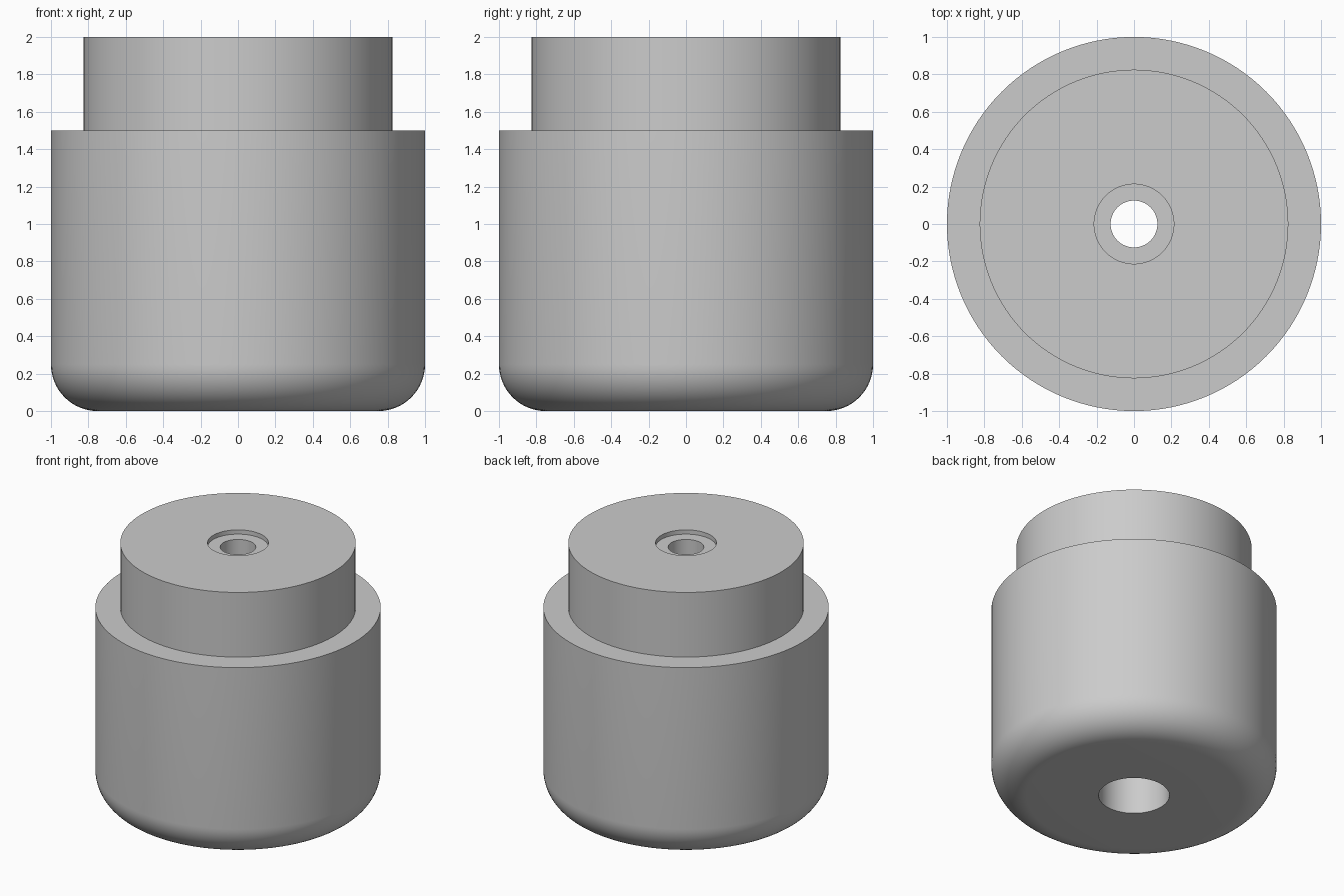
import bpy
import bmesh
from math import pi, sin, cos, radians

SEGMENTS = 128

# Remove the default cube
cube = bpy.data.objects.get("Cube")
if cube:
    bpy.data.objects.remove(cube, do_unlink=True)

# Plain grey material
grey = bpy.data.materials.new("light_grey")
grey.use_nodes = True
colour = (0.6, 0.6, 0.6, 1)
grey.diffuse_color = colour
grey.node_tree.nodes["Principled BSDF"].inputs["Base Color"].default_value = colour


def lathe(name, profile, material):
    """Revolve a closed (radius, height) profile around the z axis."""
    bm = bmesh.new()
    verts = [bm.verts.new((r, 0, z)) for r, z in profile]
    edges = [bm.edges.new((a, b)) for a, b in zip(verts, verts[1:] + verts[:1])]
    bmesh.ops.spin(bm, geom=verts + edges, cent=(0, 0, 0), axis=(0, 0, 1),
                   angle=2 * pi, steps=SEGMENTS, use_merge=True)
    bmesh.ops.remove_doubles(bm, verts=bm.verts[:], dist=0.0001)
    bmesh.ops.recalc_face_normals(bm, faces=bm.faces[:])
    mesh = bpy.data.meshes.new(name)
    bm.to_mesh(mesh)
    bm.free()
    mesh.materials.append(material)
    obj = bpy.data.objects.new(name, mesh)
    bpy.context.collection.objects.link(obj)
    bpy.ops.object.select_all(action="DESELECT")
    obj.select_set(True)
    bpy.context.view_layer.objects.active = obj
    bpy.ops.object.shade_smooth_by_angle(angle=radians(30))
    return obj


# Rounded lower rim of the body
fillet = 0.25
steps = 16
rim = [(1 - fillet + fillet * sin(t), fillet - fillet * cos(t))
       for t in (i * pi / 2 / steps for i in range(steps + 1))]

# Stepped outside, recessed screw hole on top, wider shaft bore below
outside = rim + [(1, 1.5), (0.825, 1.5), (0.825, 2)]
screw_hole = [(0.213, 2), (0.213, 1.967), (0.125, 1.967), (0.125, 1.5)]
shaft_bore = [(0.248, 1.5), (0.248, 0)]

lathe("stepped_knob_body", outside + screw_hole + shaft_bore, grey)
